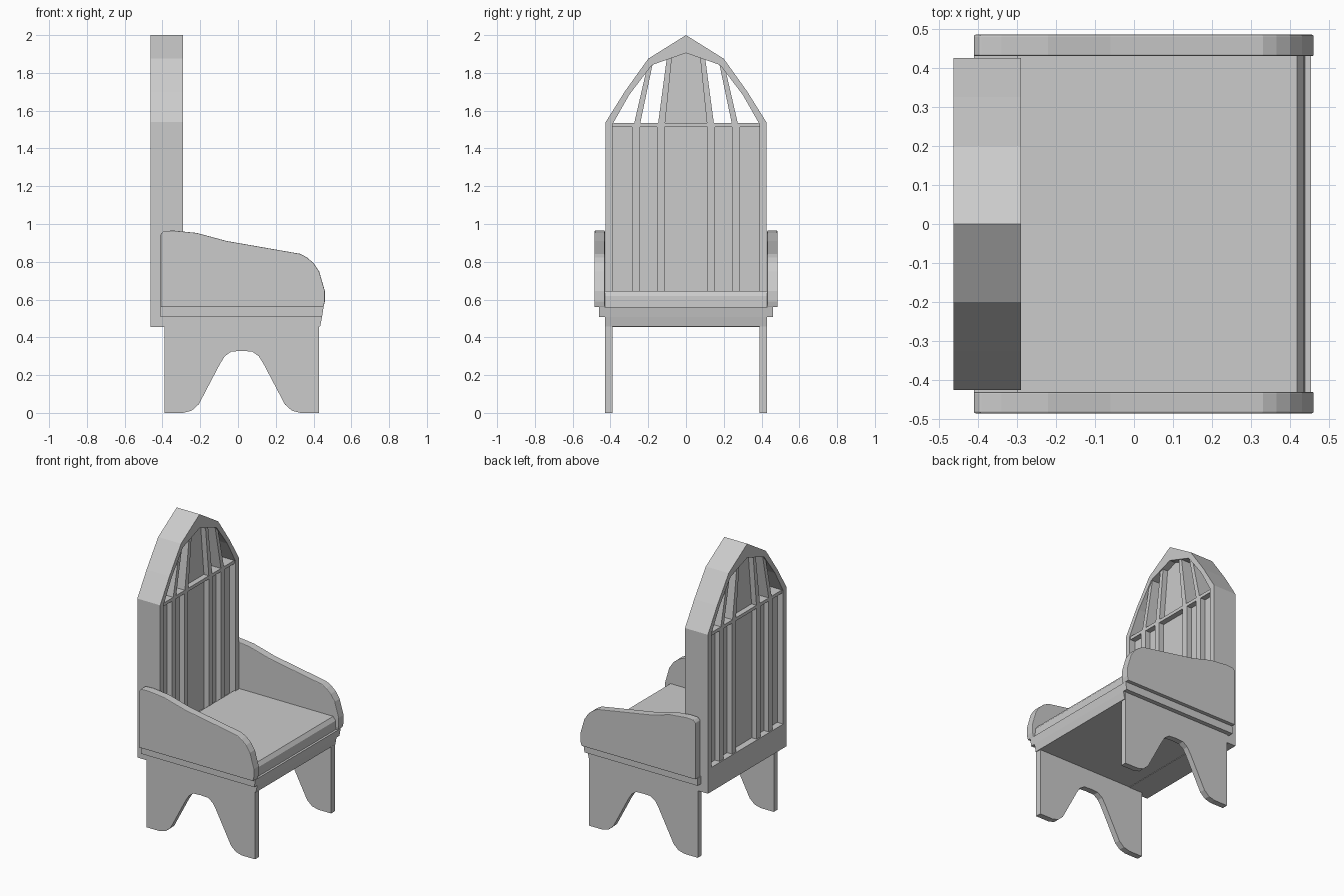
import bpy, bmesh

if "Cube" in bpy.data.objects:
    bpy.data.objects.remove(bpy.data.objects["Cube"])


def prism(name, pts, axis, a, b, bevel=0.0):
    """Extrude a 2D outline from a to b: axis 'y' takes (x, z), axis 'x' takes (y, z)."""
    def place(p, d):
        return (p[0], d, p[1]) if axis == 'y' else (d, p[0], p[1])
    bm = bmesh.new()
    lo = [bm.verts.new(place(p, a)) for p in pts]
    hi = [bm.verts.new(place(p, b)) for p in pts]
    bm.faces.new(lo)
    bm.faces.new(hi)
    for i in range(len(pts)):
        j = (i + 1) % len(pts)
        bm.faces.new((lo[i], lo[j], hi[j], hi[i]))
    return finish(name, bm, bevel)


def finish(name, bm, bevel=0.0):
    bmesh.ops.recalc_face_normals(bm, faces=bm.faces)
    me = bpy.data.meshes.new(name)
    bm.to_mesh(me)
    bm.free()
    ob = bpy.data.objects.new(name, me)
    bpy.context.collection.objects.link(ob)
    if bevel:
        m = ob.modifiers.new("edge", 'BEVEL')
        m.width, m.segments, m.limit_method = bevel, 2, 'ANGLE'
    return ob


def rect(u0, u1, v0, v1):
    return [(u0, v0), (u1, v0), (u1, v1), (u0, v1)]


def mirrored(half):
    """Complete a half outline whose last point lies on the centre line."""
    return half + [(-u, v) for u, v in reversed(half[:-1])]


# Leg panels with arched cut-out, rails and armrests on both sides
half_leg = [(-0.41, 0.52), (-0.41, 0), (-0.31, 0), (-0.265, 0.012), (-0.228, 0.045),
            (-0.115, 0.26), (-0.09, 0.3), (-0.055, 0.325), (0, 0.328)]
leg = [(u + 0.02, v) for u, v in mirrored(half_leg)]
arm = [(-0.41, 0.56), (-0.41, 0.945), (-0.395, 0.963), (-0.34, 0.965), (-0.22, 0.953),
       (-0.06, 0.91), (0.33, 0.842), (0.365, 0.823), (0.40, 0.793), (0.43, 0.748),
       (0.46, 0.645), (0.46, 0.59), (0.452, 0.56)]
for side, s in (("left", -1), ("right", 1)):
    prism(side + "_leg_panel", leg, 'y', s * 0.39, s * 0.43)
    prism(side + "_rail", [(-0.41, 0.508), (0.445, 0.508), (0.453, 0.56), (-0.41, 0.56)],
          'y', s * 0.42, s * 0.46)
    prism(side + "_armrest", arm, 'y', s * 0.43, s * 0.485, 0.004)

# Seat base and cushion with chamfered front edge
prism("seat_base", [(-0.30, 0.458), (0.435, 0.458), (0.445, 0.508), (0.453, 0.56), (-0.30, 0.56)],
      'y', -0.428, 0.428)
prism("seat_cushion", [(-0.30, 0.56), (0.438, 0.56), (0.436, 0.62), (0.418, 0.645), (-0.30, 0.645)],
      'y', -0.43, 0.43)

# Backrest frame: pointed arch ring
X0, X1 = -0.463, -0.29
outer = mirrored([(-0.425, 0.455), (-0.425, 1.54), (-0.325, 1.70), (-0.2, 1.875), (0, 2.0)])
inner = mirrored([(-0.388, 0.62), (-0.388, 1.53), (-0.30, 1.685), (-0.18, 1.842), (0, 1.905)])
bm = bmesh.new()
rings = [[bm.verts.new((x, u, v)) for u, v in pts]
         for x, pts in ((X0, outer), (X1, outer), (X1, inner), (X0, inner))]
for k in range(4):
    r, q = rings[k], rings[(k + 1) % 4]
    for i in range(len(r)):
        j = (i + 1) % len(r)
        bm.faces.new((r[i], r[j], q[j], q[i]))
finish("back_frame", bm)

# Cross rail, bars and recessed panels
B0, B1 = X0 + 0.008, X1 - 0.008
prism("back_cross_rail", rect(-0.395, 0.395, 1.513, 1.535), 'x', B0, B1)
for side, s in (("left", -1), ("right", 1)):
    for n, (a, b) in enumerate(((0.243, 0.286), (0.113, 0.153))):
        prism(f"{side}_bar_{n}", rect(s * a, s * b, 0.61, 1.52), 'x', B0, B1)
    for n, (a, b, c, d, top) in enumerate(((0.243, 0.275, 0.2, 0.175, 1.855),
                                           (0.111, 0.148, 0.1, 0.074, 1.89))):
        pts = [(s * a, 1.53), (s * b, 1.53), (s * c, top), (s * d, top)]
        prism(f"{side}_slanted_bar_{n}", pts, 'x', B0, B1)
prism("lower_back_panel", rect(-0.395, 0.395, 0.61, 1.52), 'x', X0 + 0.045, X1 - 0.045)
prism("upper_back_panel", mirrored([(-0.12, 1.53), (-0.08, 1.88), (0, 1.92)]),
      'x', X0 + 0.045, X1 - 0.045)
